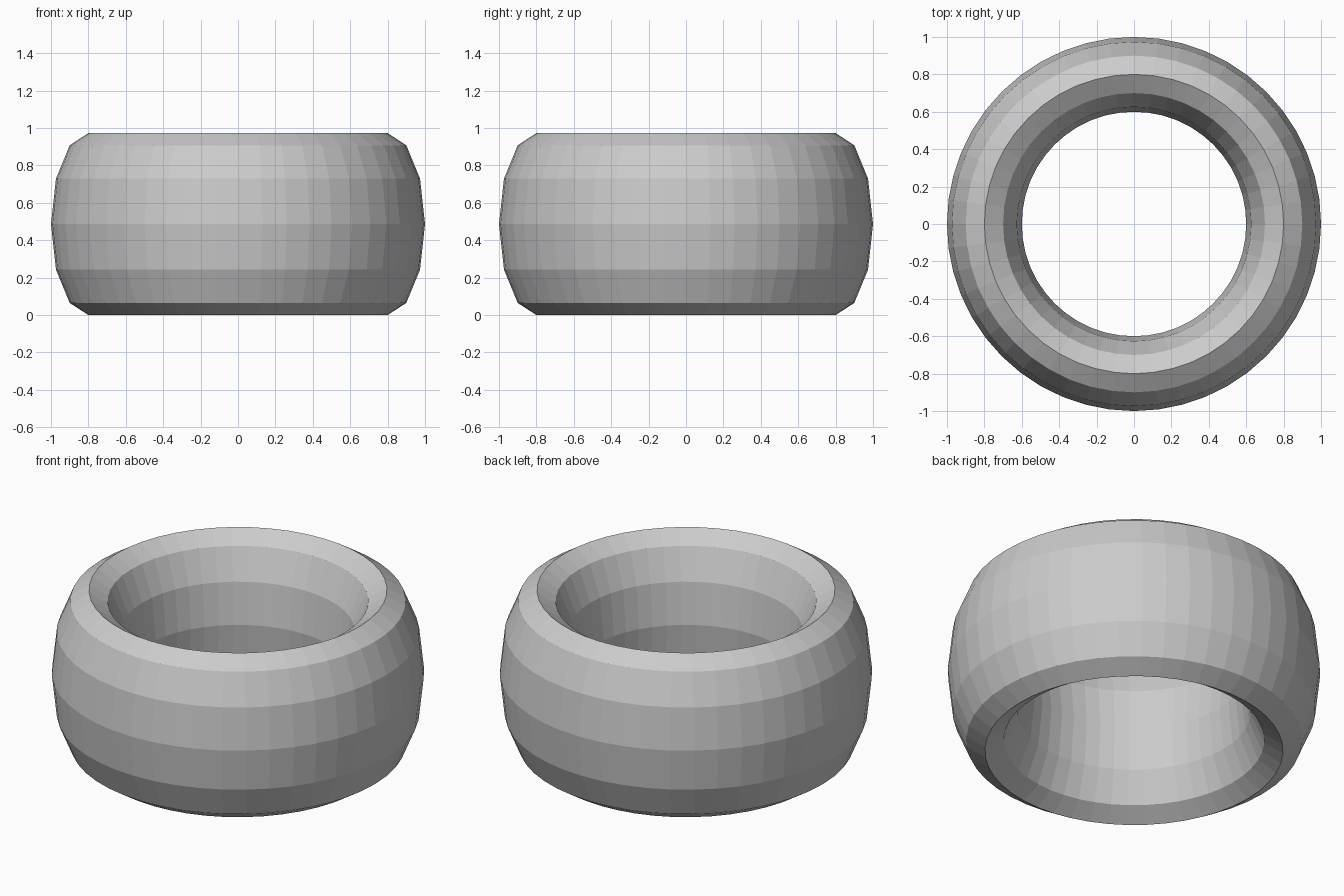
import bpy

if "Cube" in bpy.data.objects:
    bpy.data.objects.remove(bpy.data.objects["Cube"])

# Ring: faceted torus with a tall oval cross-section
HALF_HEIGHT = 0.4865
MAJOR, MINOR = 0.8, 0.2

bpy.ops.mesh.primitive_torus_add(major_radius=MAJOR, minor_radius=MINOR,
                                 major_segments=48, minor_segments=12)
ring = bpy.context.object
ring.name = "ring"

# Stretch upward and stand on the ground
for v in ring.data.vertices:
    v.co.z = v.co.z * HALF_HEIGHT / MINOR + HALF_HEIGHT

# Flat faces
for p in ring.data.polygons:
    p.use_smooth = False
